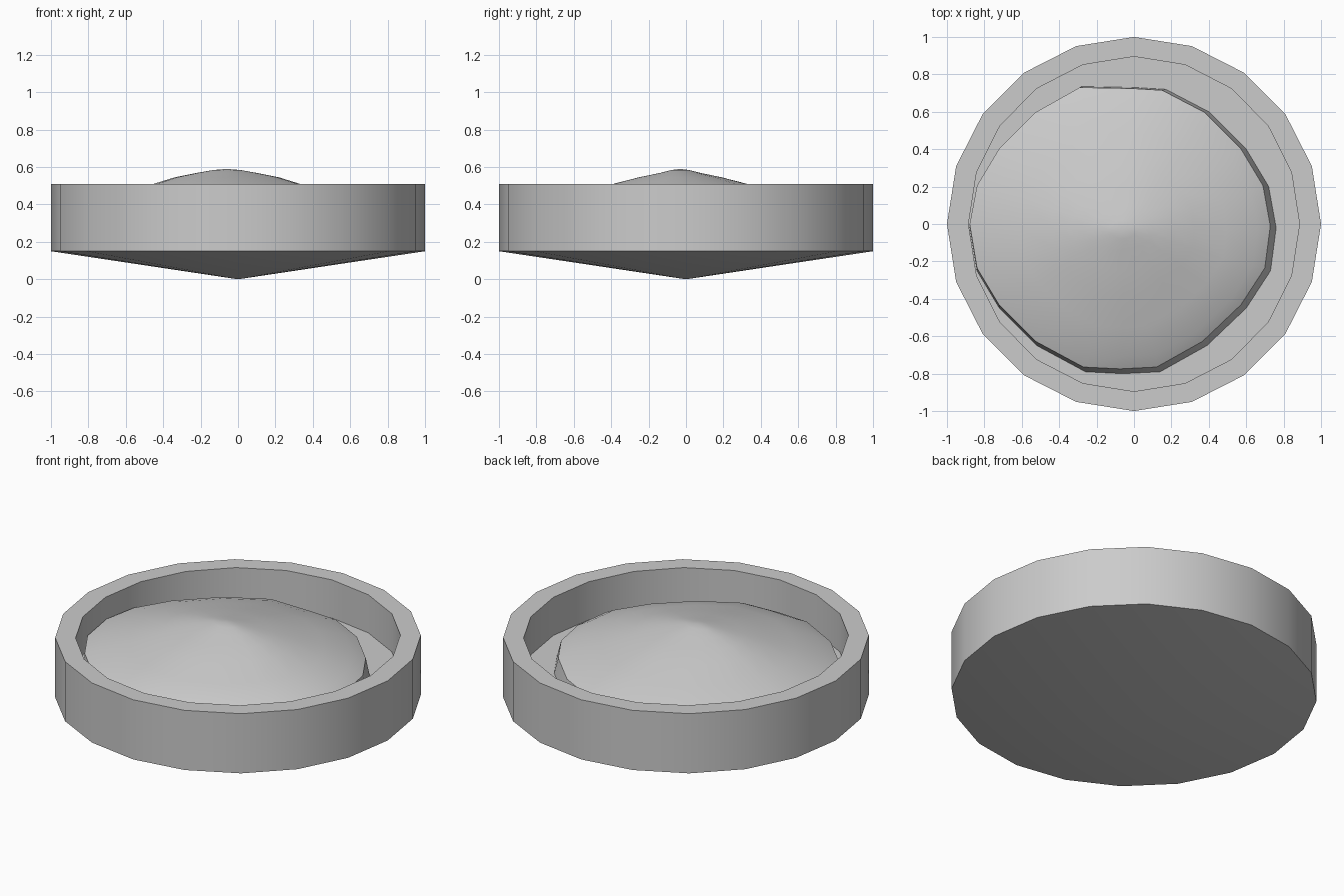
import bpy, math

if "Cube" in bpy.data.objects:
    bpy.data.objects.remove(bpy.data.objects["Cube"])

SIDES = 20


def ring(rx, ry, z):
    return [(rx * math.cos(2 * math.pi * i / SIDES),
             ry * math.sin(2 * math.pi * i / SIDES), z) for i in range(SIDES)]


def loft(name, rings, start=None, end=None, smooth=()):
    """Skin stacked rings; optional apex points close the two ends."""
    verts = [v for r in rings for v in r]
    faces, flags = [], []
    for k in range(len(rings) - 1):
        for i in range(SIDES):
            j = (i + 1) % SIDES
            a, b = k * SIDES, (k + 1) * SIDES
            faces.append((a + i, a + j, b + j, b + i))
            flags.append(k in smooth)
    if start:
        verts.append(start)
        for i in range(SIDES):
            faces.append((len(verts) - 1, (i + 1) % SIDES, i))
            flags.append(False)
    if end:
        verts.append(end)
        base = (len(rings) - 1) * SIDES
        for i in range(SIDES):
            faces.append((base + i, base + (i + 1) % SIDES, len(verts) - 1))
            flags.append('end' in smooth)
    me = bpy.data.meshes.new(name)
    me.from_pydata(verts, [], faces)
    for p, f in zip(me.polygons, flags):
        p.use_smooth = f
    ob = bpy.data.objects.new(name, me)
    bpy.context.collection.objects.link(ob)
    return ob


def smooth_by_angle(ob, deg):
    """Mark creases sharp while keeping the per-face shading."""
    ob.data.set_sharp_from_angle(angle=math.radians(deg))


# Dish: shallow cone underside, faceted base band, smooth wall, rim, flat floor
FLOOR = 0.28
dish = loft("dish",
            [ring(1, 1, 0.15), ring(1, 1, 0.30), ring(1, 1, 0.51),
             ring(0.885, 0.895, 0.51), ring(0.885, 0.895, FLOOR)],
            start=(0, 0, 0), end=(0, 0, FLOOR), smooth=(1, 3))
smooth_by_angle(dish, 35)

# Filling: off-centre smooth mound with an irregular outline
PEAK = (-0.06, -0.03, 0.59)
outline = [(0.76, -0.02), (0.72, 0.20), (0.60, 0.40), (0.40, 0.60), (0.17, 0.72),
           (0.00, 0.73), (-0.28, 0.735), (-0.52, 0.60), (-0.72, 0.40), (-0.84, 0.20),
           (-0.88, -0.01), (-0.84, -0.25), (-0.72, -0.45), (-0.52, -0.65), (-0.26, -0.79),
           (-0.06, -0.80), (0.14, -0.79), (0.39, -0.65), (0.60, -0.45), (0.73, -0.25)]


def mound_ring(t, z, ys=1.0, dx=0.0, dy=0.0):
    return [(PEAK[0] + (x - PEAK[0]) * t + dx,
             PEAK[1] + (y - PEAK[1]) * t * ys + dy, z) for x, y in outline]


rings = [mound_ring(1, FLOOR), mound_ring(0.98, 0.38, dx=-0.015, dy=0.01)]
for t, z, ys in ((0.88, 0.415, 1), (0.68, 0.462, 1), (0.47, 0.512, 0.97),
                 (0.34, 0.545, 0.85), (0.2, 0.568, 0.72), (0.09, 0.584, 0.7)):
    rings.append(mound_ring(t, z, ys))
mound = loft("filling", rings, end=PEAK, smooth=(0, 1, 2, 3, 4, 5, 6, 7, 'end'))
smooth_by_angle(mound, 40)
